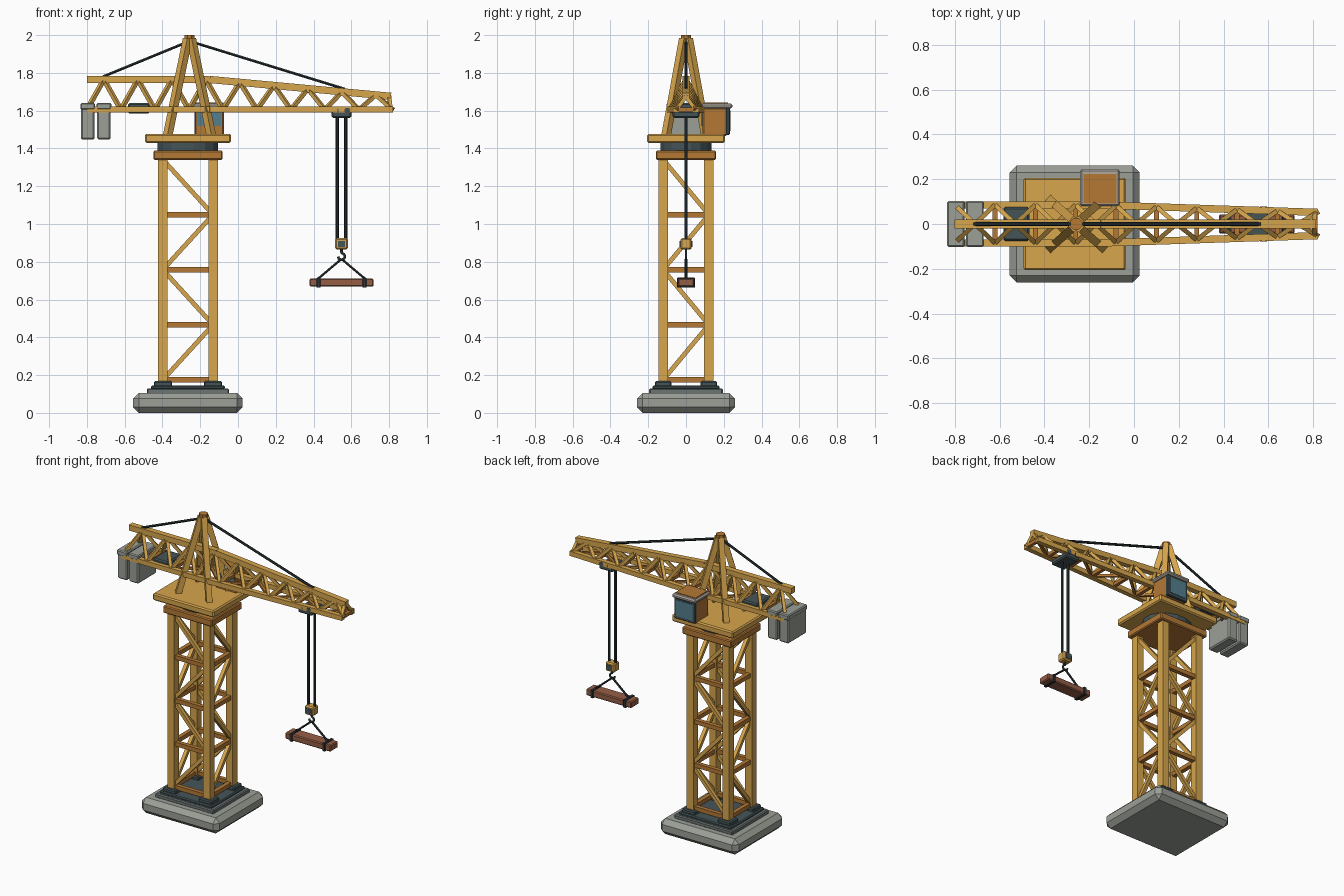
import bpy, bmesh, math
from mathutils import Vector, Matrix

cube = bpy.data.objects.get("Cube")
if cube:
    bpy.data.objects.remove(cube)


def material(name, r, g, b):
    m = bpy.data.materials.new(name)
    m.use_nodes = True
    m.diffuse_color = (r, g, b, 1)
    node = next(n for n in m.node_tree.nodes if n.type == 'BSDF_PRINCIPLED')
    node.inputs["Base Color"].default_value = (r, g, b, 1)
    node.inputs["Roughness"].default_value = 0.7
    return m


YELLOW = material("crane_yellow", 0.68, 0.38, 0.075)
ORANGE = material("dark_orange", 0.46, 0.19, 0.036)
CONCRETE = material("concrete_grey", 0.33, 0.35, 0.31)
STONE = material("plinth_grey", 0.15, 0.18, 0.175)
SLATE = material("slate", 0.06, 0.09, 0.097)
CABLE = material("cable_black", 0.022, 0.033, 0.037)
GLASS = material("window_blue", 0.09, 0.21, 0.27)
TRIM = material("roof_grey", 0.43, 0.40, 0.35)
WOOD = material("wood_brown", 0.30, 0.11, 0.06)

CX = -0.265  # tower axis


def finish(bm, name, mat):
    bmesh.ops.recalc_face_normals(bm, faces=bm.faces)
    mesh = bpy.data.meshes.new(name)
    bm.to_mesh(mesh)
    bm.free()
    mesh.materials.append(mat)
    ob = bpy.data.objects.new(name, mesh)
    bpy.context.collection.objects.link(ob)
    return ob


def box(name, x, y, z, mat, bevel=0.0):
    """Box from (min, max) pairs, with chamfered edges."""
    bm = bmesh.new()
    bmesh.ops.create_cube(bm, size=1)
    for v in bm.verts:
        v.co = [lo + (c + 0.5) * (hi - lo) for c, (lo, hi) in zip(v.co, (x, y, z))]
    if bevel:
        bmesh.ops.bevel(bm, geom=bm.edges[:], offset=bevel, segments=1, affect='EDGES')
    return finish(bm, name, mat)


def centred(name, cx, hx, hy, z, mat, bevel=0.0):
    return box(name, (cx - hx, cx + hx), (-hy, hy), z, mat, bevel)


def struts(name, pairs, width, mat, sides=4):
    """Straight bars joining pairs of points, all in one object."""
    bm = bmesh.new()
    r = width / 2 / math.cos(math.pi / sides)
    for p, q in pairs:
        p, q = Vector(p), Vector(q)
        d = q - p
        rot = d.to_track_quat('Z', 'Y').to_matrix().to_4x4()
        if abs(d.x) + abs(d.y) < 1e-6:
            rot = Matrix()
        bmesh.ops.create_cone(
            bm, cap_ends=True, segments=sides, radius1=r, radius2=r, depth=d.length,
            matrix=Matrix.Translation((p + q) / 2) @ rot @ Matrix.Rotation(math.pi / sides, 4, 'Z'))
    return finish(bm, name, mat)


# Foundation
centred("foundation_slab", CX, 0.29, 0.26, (0, 0.105), CONCRETE, 0.03)
centred("plinth", CX, 0.217, 0.195, (0.1, 0.13), STONE, 0.006)
centred("plinth_plate", CX, 0.195, 0.178, (0.125, 0.145), SLATE, 0.006)

# Tower legs and feet
LX, LY = 0.133, 0.121
corners = [(CX + sx * LX, sy * LY) for sx, sy in ((-1, -1), (1, -1), (1, 1), (-1, 1))]
for i, (x, y) in enumerate(corners):
    box(f"foot_pad_{i + 1}", (x - 0.048, x + 0.048), (y - 0.043, y + 0.043), (0.14, 0.168), SLATE, 0.006)
struts("tower_legs", [((x, y, 0.16), (x, y, 1.345)) for x, y in corners], 0.05, YELLOW)

# Tower bracing: rings of bars and alternating diagonals
levels = [0.175 + 0.2915 * i for i in range(5)]
rings, diagonals = [], []
for i, z in enumerate(levels[:4]):
    top = levels[i + 1]
    for k in range(4):
        a, b = corners[k], corners[(k + 1) % 4]
        rings.append(((*a, z), (*b, z)))
        flip = (i + (k >= 2)) % 2
        lo, hi = (b, a) if flip else (a, b)
        diagonals.append(((*lo, z), (*hi, top)))
struts("tower_rings", rings, 0.028, ORANGE)
struts("tower_diagonals", diagonals, 0.024, YELLOW)

# Slewing gear and platform
centred("tower_collar", CX, 0.183, 0.16, (1.34, 1.388), ORANGE, 0.006)
ring = struts("slew_ring", [((0, 0, 1.385), (0, 0, 1.435))], 0.32, SLATE, 16)
ring.location.x = CX
ring.scale.y = 0.84
centred("platform", CX, 0.228, 0.206, (1.43, 1.477), YELLOW, 0.008)

# A-frame mast
MX = -0.257
struts("mast_legs", [((MX + sx * 0.115, sy * 0.105, 1.47), (MX + sx * 0.01, sy * 0.012, 1.98))
                     for sx in (-1, 1) for sy in (-1, 1)], 0.036, YELLOW)
struts("mast_cap", [((MX, 0, 1.962), (MX, 0, 2.0))], 0.053, ORANGE, 8)

# Jib: triangular truss, tapering towards the tip
LOW, TIP, TAIL, KNEE = 1.605, 0.82, -0.80, -0.15


def taper(x):
    return max(0.0, (x - KNEE) / (TIP - KNEE))


def lower(x, side):
    return (x, side * (0.085 - 0.033 * taper(x)), LOW)


def upper(x):
    return (x, 0, 1.765 - 0.09 * taper(x))


struts("jib_lower_chords", [(lower(a, s), lower(b, s)) for s in (-1, 1)
                            for a, b in ((TAIL, KNEE), (KNEE, TIP))], 0.032, YELLOW)
struts("jib_upper_chord", [(upper(TAIL), upper(KNEE)), (upper(KNEE), upper(0.81))], 0.038, YELLOW)
PANELS = 9
step = (TIP - TAIL) / PANELS
lacing, cross, floor = [], [], []
for i in range(PANELS):
    x0 = TAIL + i * step
    mid, x1 = x0 + step / 2, x0 + step
    for s in (-1, 1):
        lacing += [(lower(x0, s), upper(mid)), (upper(mid), lower(x1, s))]
    cross.append((lower(x0, -1), lower(x0, 1)))
    s = 1 if i % 2 else -1
    floor.append((lower(x0, s), lower(x1, -s)))
cross.append((lower(TIP - 0.012, -1), lower(TIP - 0.012, 1)))
struts("jib_lacing", lacing, 0.02, YELLOW)
struts("jib_cross_bars", cross, 0.022, ORANGE)
struts("jib_floor_bracing", floor, 0.016, ORANGE)
struts("jib_tip_frame", [(lower(TIP - 0.012, s), upper(0.80)) for s in (-1, 1)], 0.02, YELLOW)

# Pendant cables
struts("pendant_cables", [((MX, 0, 1.968), (-0.715, 0, 1.78)), ((MX, 0, 1.968), (0.565, 0, 1.715))],
       0.014, CABLE, 6)

# Counterweights and winch
for i, x in enumerate((-0.795, -0.71)):
    centred(f"counterweight_{i + 1}", x, 0.036, 0.098, (1.447, 1.62), CONCRETE, 0.008)
    centred(f"counterweight_cap_{i + 1}", x, 0.039, 0.102, (1.605, 1.64), CONCRETE, 0.006)
centred("winch_box", -0.525, 0.058, 0.075, (1.585, 1.64), SLATE, 0.008)

# Cab
box("cab_body", (-0.228, -0.075), (0.088, 0.218), (1.467, 1.615), ORANGE, 0.006)
box("cab_window_frame", (-0.23, -0.073), (0.212, 0.232), (1.472, 1.615), SLATE, 0.004)
box("cab_front_window", (-0.212, -0.091), (0.23, 0.236), (1.492, 1.6), GLASS)
box("cab_rear_window", (-0.214, -0.089), (0.083, 0.09), (1.52, 1.605), GLASS)
box("cab_roof", (-0.24, -0.064), (0.08, 0.245), (1.612, 1.638), TRIM, 0.008)
box("cab_roof_panel", (-0.226, -0.078), (0.092, 0.222), (1.634, 1.643), ORANGE)

# Trolley with wheels
TX = 0.548
centred("trolley", TX, 0.053, 0.072, (1.562, 1.598), SLATE, 0.008)
struts("trolley_wheels", [((TX + dx, s * 0.058, 1.6), (TX + dx, s * 0.078, 1.6))
                          for dx in (-0.03, 0.03) for s in (-1, 1)], 0.03, SLATE, 8)

# Hoist ropes and hook block
struts("hoist_ropes", [((TX + d, 0, 1.57), (TX + d, 0, 0.915)) for d in (-0.023, 0.023)], 0.015, CABLE, 6)
centred("hook_block", TX, 0.034, 0.03, (0.865, 0.925), YELLOW, 0.008)
for s in (-1, 1):
    box("hook_block_plate", (TX - 0.019, TX + 0.019), sorted((s * 0.028, s * 0.034)), (0.879, 0.911), SLATE)

# Hook swept along an arc
curve = bpy.data.curves.new("hook", 'CURVE')
curve.dimensions = '3D'
curve.bevel_depth = 0.007
curve.bevel_resolution = 1
curve.use_fill_caps = True
arc = [(TX, 0.868), (TX, 0.85)]
for k in range(8):
    a = math.radians(80 - k * 37)
    arc.append((TX + 0.018 * math.cos(a), 0.828 + 0.018 * math.sin(a)))
line = curve.splines.new('POLY')
line.points.add(len(arc) - 1)
for point, (x, z) in zip(line.points, arc):
    point.co = (x, 0, z, 1)
curve.materials.append(CABLE)
bpy.context.collection.objects.link(bpy.data.objects.new("hook", curve))

# Slung timber load
struts("slings", [((TX, 0, 0.815), (TX + d, 0, 0.712)) for d in (-0.122, 0.122)], 0.012, CABLE, 6)
centred("timber_load", TX, 0.169, 0.042, (0.668, 0.711), WOOD, 0.006)
for d in (-0.122, 0.122):
    centred("load_strap", TX + d, 0.01, 0.047, (0.663, 0.716), CABLE, 0.002)
